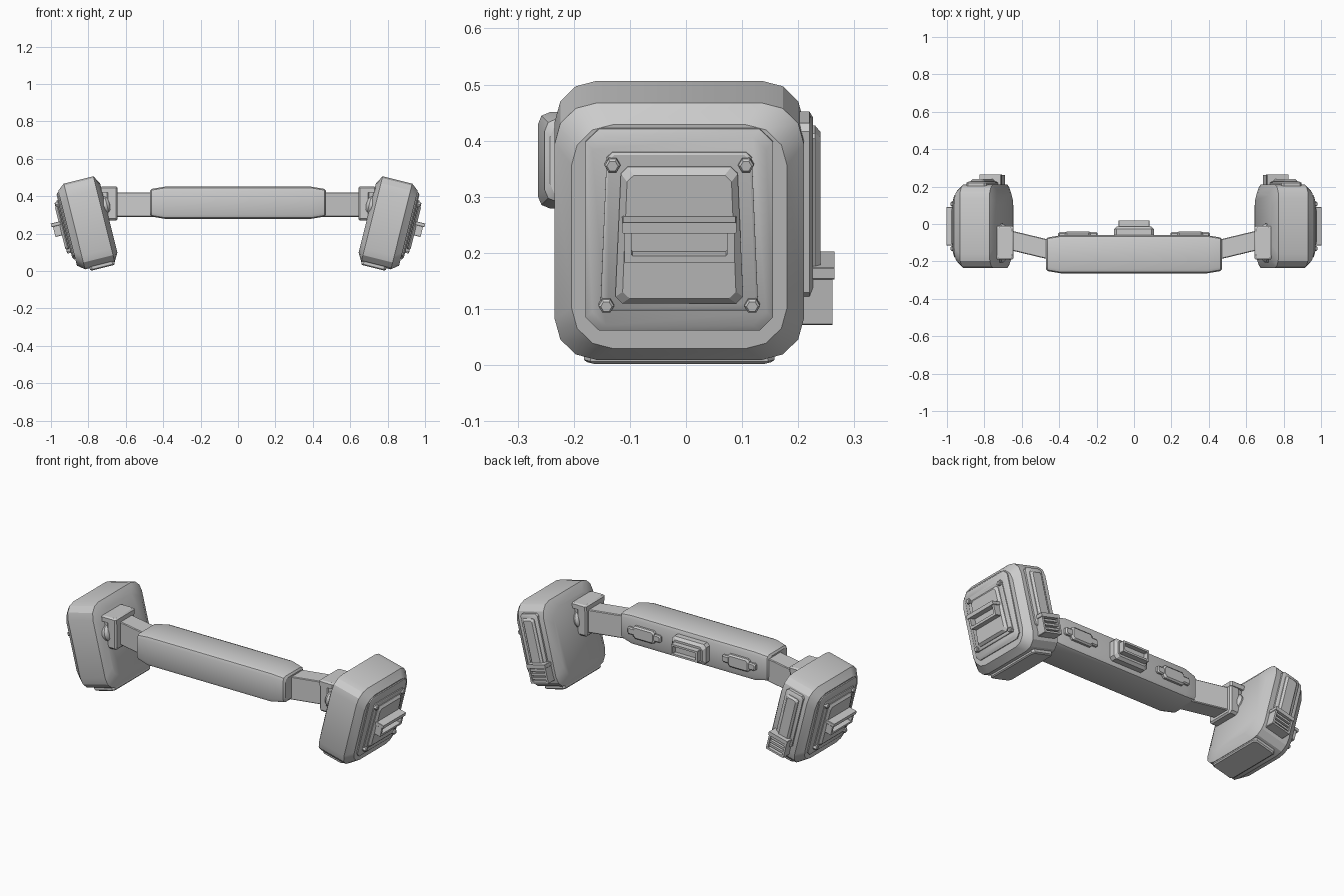
import bpy, bmesh, math
from mathutils import Matrix, Vector

cube = bpy.data.objects.get("Cube")
if cube:
    bpy.data.objects.remove(cube)

grey = bpy.data.materials.new("plain grey")
grey.use_nodes = True
COLOUR = (0.6, 0.6, 0.6, 1)
grey.diffuse_color = COLOUR
grey.node_tree.nodes["Principled BSDF"].inputs["Base Color"].default_value = COLOUR


def frame(origin, a, b, d):
    """Matrix whose columns are the width, height and depth directions."""
    m = Matrix((a, b, d)).transposed().to_4x4()
    m.translation = Vector(origin)
    return m


def outline(hw, hh, corner, seg, sides):
    """Rectangle with rounded or cut corners, or a regular polygon."""
    if sides:
        turns = [2 * math.pi * i / sides for i in range(sides)]
        return [(hw * math.cos(t), hh * math.sin(t)) for t in turns]
    points = []
    for k, (sx, sy) in enumerate([(1, 1), (-1, 1), (-1, -1), (1, -1)]):
        for i in range(seg + 1):
            t = math.pi / 2 * (k + i / seg)
            points.append((sx * (hw - corner) + corner * math.cos(t),
                           sy * (hh - corner) + corner * math.sin(t)))
    return points


def prism(name, base, at, size, layers, corner=0.004, seg=1, sides=0,
          taper=0.0, mirror=False):
    """Loft an outline through (depth, inset) layers and cap both ends."""
    bm = bmesh.new()
    hw, hh = size
    rings = []
    for depth, inset in layers:
        ring = []
        for a, b in outline(hw - inset, hh - inset, corner, seg, sides):
            p = Vector((at[0] + a * (1 - taper * b), at[1] + b, depth))
            ring.append(bm.verts.new(base @ p))
        rings.append(ring)
    for low, high in zip(rings, rings[1:]):
        for i in range(len(low)):
            j = (i + 1) % len(low)
            bm.faces.new((low[i], low[j], high[j], high[i]))
    bm.faces.new(rings[0])
    bm.faces.new(rings[-1])
    bmesh.ops.recalc_face_normals(bm, faces=bm.faces)
    mesh = bpy.data.meshes.new(name)
    bm.to_mesh(mesh)
    bm.free()
    mesh.materials.append(grey)
    obj = bpy.data.objects.new(name, mesh)
    bpy.context.collection.objects.link(obj)
    if mirror:
        obj.modifiers.new("Mirror", "MIRROR").use_mirror_merge = False
    bpy.ops.object.select_all(action="DESELECT")
    obj.select_set(True)
    bpy.context.view_layer.objects.active = obj
    bpy.ops.object.shade_smooth_by_angle(angle=math.radians(28))
    return obj


# Leaning directions of the end pods
lean = math.radians(14)
s, c = math.sin(lean), math.cos(lean)
centre = (0.80, -0.012, 0.262)
up, out = (s, 0, c), (c, 0, -s)
side = frame(centre, (0, 1, 0), up, out)
back = frame(centre, (-c, 0, s), up, (0, 1, 0))
under = frame(centre, (0, 1, 0), out, (-s, 0, -c))


def pod(name, base, at, size, layers, **options):
    prism(name, base, at, size, layers, mirror=True, **options)


# Pod shell, foot plate and stacked outer panels
pod("pod_shell", side, (0, -0.005), (0.222, 0.236),
    [(-0.111, 0.045), (-0.085, 0), (0.078, 0), (0.116, 0.03)],
    corner=0.075, seg=3)
pod("pod_foot", under, (0, -0.015), (0.17, 0.068),
    [(0.22, 0), (0.25, 0), (0.256, 0.006)], corner=0.012)
pod("outer_panel", side, (0, 0.009), (0.167, 0.185),
    [(0.10, 0), (0.122, 0), (0.130, 0.012)], corner=0.024)
pod("bolt_plate", side, (0, 0.009), (0.135, 0.145),
    [(0.12, 0), (0.135, 0), (0.138, 0.004)], corner=0.01, taper=0.3)
pod("raised_cover", side, (0, 0.004), (0.109, 0.125),
    [(0.13, 0), (0.142, 0), (0.154, 0.012)], corner=0.012, taper=0.4)

# Recessed grip on the cover
pod("grip_frame", side, (0, 0.002), (0.098, 0.037),
    [(0.14, 0), (0.19, 0), (0.19, 0.013), (0.158, 0.013)], corner=0.002)
pod("grip_bar", side, (0, 0.031), (0.102, 0.010),
    [(0.145, 0), (0.198, 0)], corner=0.002)

# Hexagonal bolts
for label, y, u in [("upper_front", -0.119, 0.133), ("upper_back", 0.119, 0.133),
                    ("lower_front", -0.13, -0.125), ("lower_back", 0.13, -0.125)]:
    pod("bolt_" + label, side, (y, u), (0.014, 0.014),
        [(0.13, 0), (0.147, 0), (0.151, 0.004)], sides=6)

# Spine and vent on the back of each pod
pod("back_spine_base", back, (0, 0.025), (0.055, 0.16),
    [(0.20, 0), (0.232, 0), (0.238, 0.008)], corner=0.012)
pod("back_spine", back, (0, 0.018), (0.037, 0.145),
    [(0.21, 0), (0.242, 0), (0.252, 0.010)], corner=0.008)
pod("vent_box", back, (0.012, -0.134), (0.057, 0.052),
    [(0.20, 0), (0.273, 0), (0.273, 0.011), (0.252, 0.011)], corner=0.003)
for i in range(3):
    pod("vent_slat", back, (0.012, -0.159 + 0.023 * i), (0.048, 0.006),
        [(0.245, 0), (0.268, 0)], corner=0.001)
pod("vent_lip", back, (0.012, -0.09), (0.060, 0.011),
    [(0.22, 0), (0.277, 0)], corner=0.002)

# Main crossbar
along = frame((0, -0.162, 0.365), (0, 1, 0), (0, 0, 1), (1, 0, 0))
prism("crossbar", along, (0, 0), (0.102, 0.086),
      [(-0.47, 0.022), (-0.462, 0.012), (-0.39, 0),
       (0.39, 0), (0.462, 0.012), (0.47, 0.022)], corner=0.022, seg=2)

# Angled arms and their mounting blocks
arm = frame((0.47, -0.133, 0.355), (0, 1, 0), (0, 0, 1), (1, 0.24, 0))
pod("arm", arm, (0, 0), (0.053, 0.066), [(-0.03, 0), (0.24, 0)])
block = frame((0, -0.10, 0.355), (0, 1, 0), (0, 0, 1), (1, 0, 0))
pod("mount_block", block, (0, 0), (0.085, 0.086),
    [(0.644, 0.008), (0.652, 0), (0.695, 0), (0.70, 0.005), (0.74, 0.012)],
    corner=0.012)
top = frame((0.69, -0.10, 0), (1, 0, 0), (0, 1, 0), (0, 0, 1))
pod("mount_cap", top, (0, 0), (0.047, 0.09),
    [(0.42, 0), (0.445, 0), (0.452, 0.008)], corner=0.008)
pod("mount_disc", side, (-0.09, 0.065), (0.105, 0.068),
    [(-0.09, 0), (-0.118, 0), (-0.13, 0.010), (-0.136, 0.028)], sides=24)

# Fittings on the back of the crossbar
rear = frame((0, 0, 0.365), (-1, 0, 0), (0, 0, 1), (0, 1, 0))
prism("centre_plate", rear, (0, 0), (0.108, 0.058),
      [(-0.07, 0), (-0.028, 0), (-0.014, 0.014)], corner=0.015)
prism("centre_grip", rear, (0, 0), (0.084, 0.032),
      [(-0.03, 0), (0.018, 0), (0.018, 0.011), (-0.008, 0.011)], corner=0.003)
pod("side_rail", rear, (-0.30, 0), (0.105, 0.020),
    [(-0.07, 0), (-0.05, 0), (-0.044, 0.006)], corner=0.006)
pod("side_tab", rear, (-0.30, 0), (0.068, 0.036),
    [(-0.07, 0), (-0.048, 0), (-0.040, 0.008)], corner=0.010)
